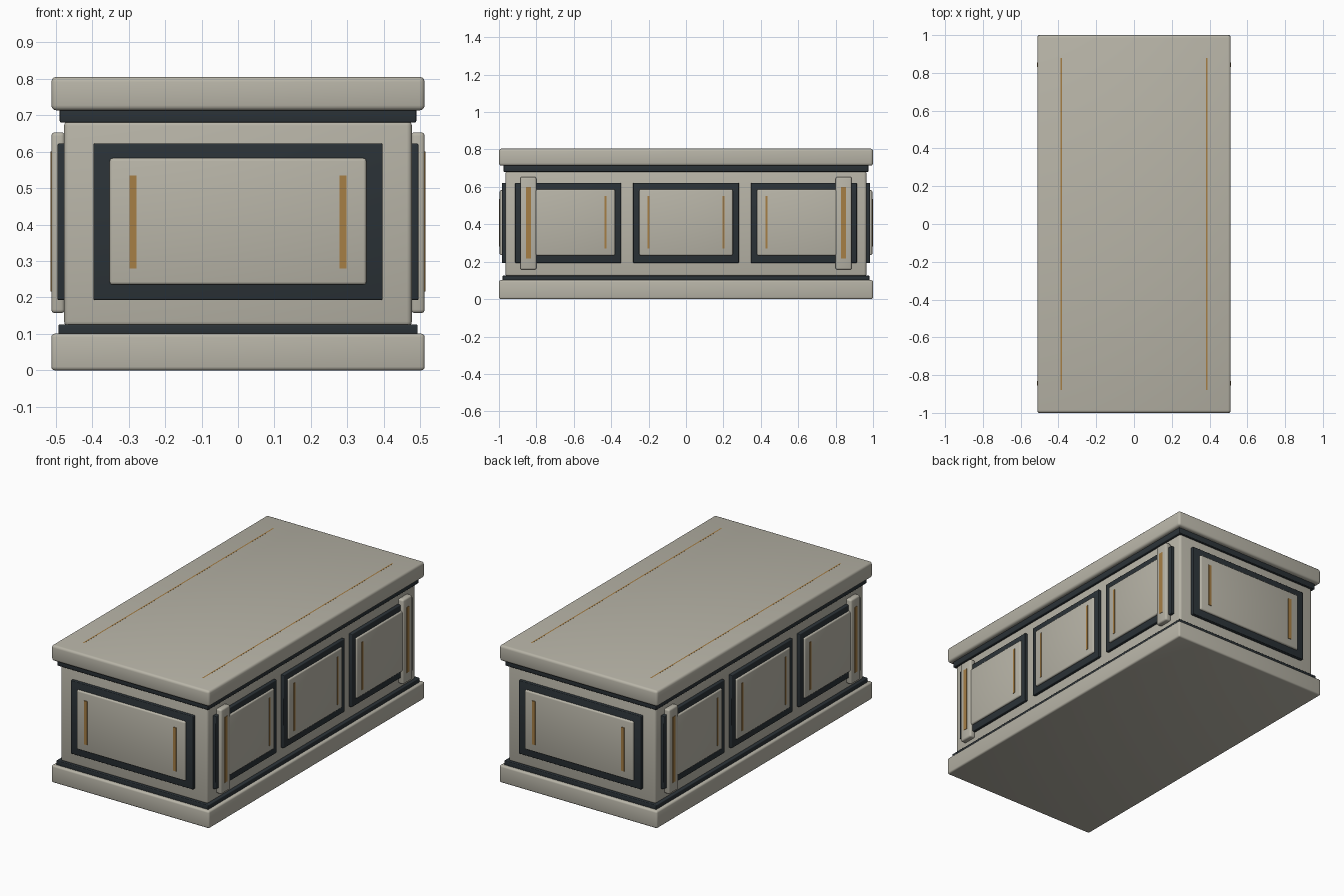
import bpy

if "Cube" in bpy.data.objects:
    bpy.data.objects.remove(bpy.data.objects["Cube"])


def material(name, color):
    m = bpy.data.materials.new(name)
    m.diffuse_color = color
    m.use_nodes = True
    m.node_tree.nodes["Principled BSDF"].inputs["Base Color"].default_value = m.diffuse_color
    return m


STONE = material("stone", (0.48, 0.46, 0.39, 1))
DARK = material("dark_trim", (0.024, 0.032, 0.038, 1))
GOLD = material("gold_inlay", (0.38, 0.21, 0.06, 1))


def box(name, x, y, z, mat, bevel=0.0):
    """Box from (min, max) ranges, with optional rounded edges."""
    lo, hi = zip(*(sorted(r) for r in (x, y, z)))
    bpy.ops.mesh.primitive_cube_add(
        size=1, location=[(a + b) / 2 for a, b in zip(lo, hi)])
    ob = bpy.context.object
    ob.name = name
    ob.scale = [b - a for a, b in zip(lo, hi)]
    bpy.ops.object.transform_apply(location=False, rotation=False, scale=True)
    ob.data.materials.append(mat)
    if bevel:
        mod = ob.modifiers.new("rounded_edges", "BEVEL")
        mod.width = bevel
        mod.segments = 3
        bpy.ops.object.modifier_apply(modifier=mod.name)
        bpy.ops.object.shade_smooth_by_angle(angle=0.6)
    return ob


def slab(name, hx, hy, z, mat, bevel):
    return box(name, (-hx, hx), (-hy, hy), z, mat, bevel)


# Stacked body: plinth, trim, chest, trim, lid
slab("plinth", 0.512, 1.0, (0.0, 0.101), STONE, 0.010)
slab("lower_trim", 0.493, 0.98, (0.095, 0.126), DARK, 0.004)
slab("chest_body", 0.477, 0.965, (0.12, 0.685), STONE, 0.014)
slab("upper_trim", 0.489, 0.975, (0.68, 0.72), DARK, 0.004)
slab("lid", 0.512, 1.0, (0.713, 0.805), STONE, 0.014)

for s, end in ((-1, "front"), (1, "back")):
    # End panel: dark frame, raised panel, two inlays
    box(end + "_frame", (-0.397, 0.397), (s * 0.95, s * 0.984),
        (0.193, 0.622), DARK, 0.004)
    box(end + "_panel", (-0.352, 0.352), (s * 0.96, s * 0.996),
        (0.235, 0.582), STONE, 0.008)
    for t in (-1, 1):
        box(end + "_inlay", (t * 0.278, t * 0.298), (s * 0.98, s * 1.0),
            (0.28, 0.535), GOLD)

for s, side in ((-1, "left"), (1, "right")):
    # Three framed panels along each long side
    for c in (-0.63, 0.0, 0.63):
        box(side + "_frame", (s * 0.46, s * 0.495), (c - 0.283, c + 0.283),
            (0.193, 0.622), DARK, 0.004)
        box(side + "_panel", (s * 0.47, s * 0.505), (c - 0.25, c + 0.25),
            (0.233, 0.587), STONE, 0.008)
        for t in (-0.2, 0.2):
            box(side + "_inlay", (s * 0.49, s * 0.508),
                (c + t - 0.006, c + t + 0.006), (0.27, 0.55), GOLD)
    # Corner clamps with inlays
    for t in (-1, 1):
        box(side + "_clamp", (s * 0.475, s * 0.512), (t * 0.80, t * 0.886),
            (0.157, 0.653), STONE, 0.010)
        box(side + "_clamp_inlay", (s * 0.50, s * 0.514),
            (t * 0.83, t * 0.856), (0.216, 0.60), GOLD)
    # Thin inlay line along the lid top, nearly flush
    box(side + "_lid_inlay", (s * 0.382, s * 0.390), (-0.88, 0.88),
        (0.795, 0.8053), GOLD)
